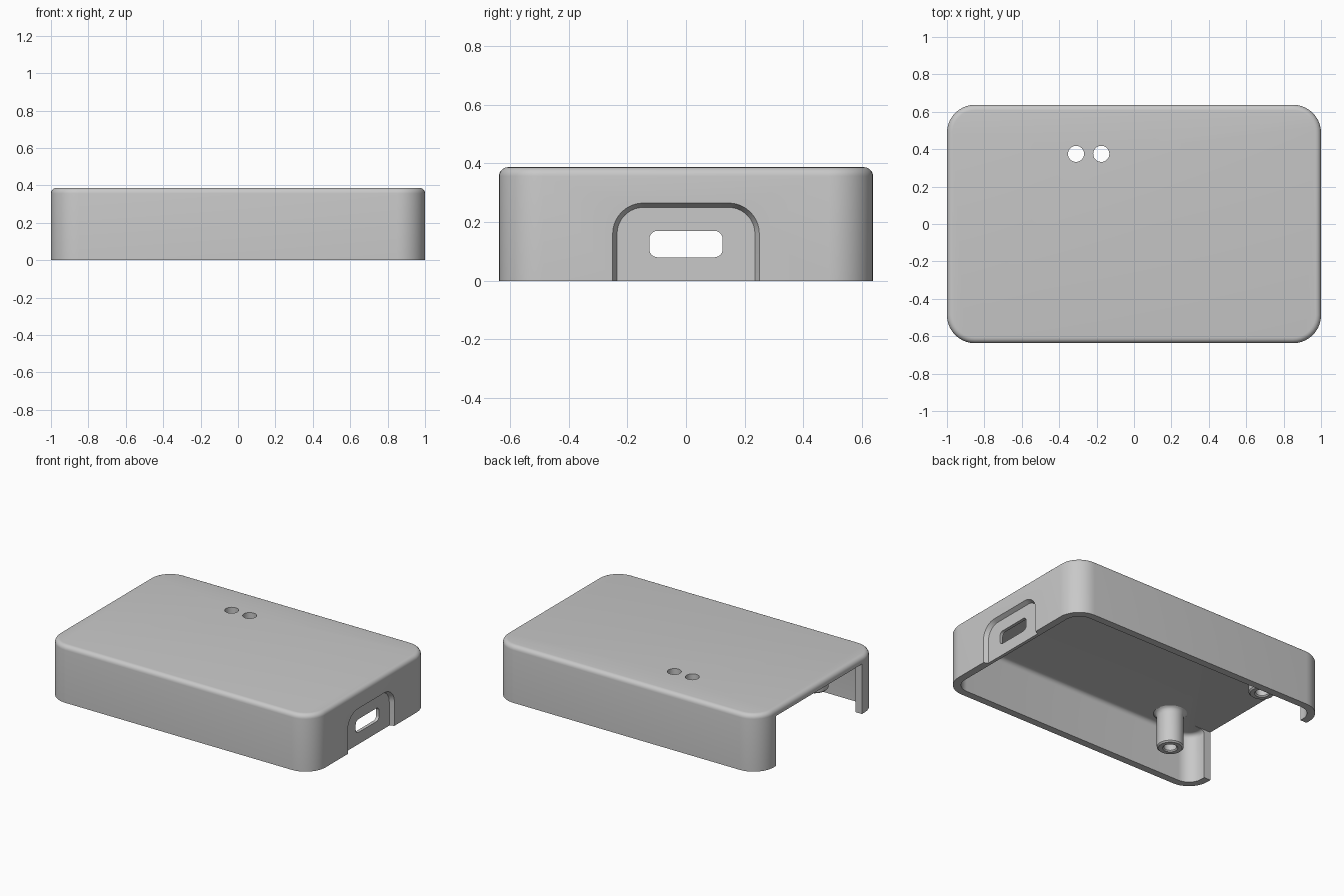
import bpy, bmesh, math

if "Cube" in bpy.data.objects:
    bpy.data.objects.remove(bpy.data.objects["Cube"])

grey = bpy.data.materials.new("light_grey_plastic")
grey.diffuse_color = (0.58, 0.58, 0.58, 1)
grey.use_nodes = True
grey.node_tree.nodes["Principled BSDF"].inputs["Base Color"].default_value = grey.diffuse_color


def rounded_rect(hx, hy, r, steps=10):
    """Outline points of a rounded rectangle, counter-clockwise."""
    pts = []
    for q, (sx, sy) in enumerate([(1, 1), (-1, 1), (-1, -1), (1, -1)]):
        for i in range(steps + 1):
            a = math.pi / 2 * (q + i / steps)
            pts.append((sx * (hx - r) + r * math.cos(a), sy * (hy - r) + r * math.sin(a)))
    return pts


def circle(r, n=40):
    return [(r * math.cos(2 * math.pi * i / n), r * math.sin(2 * math.pi * i / n)) for i in range(n)]


def loft(name, rings, axis="z", at=(0, 0, 0)):
    """Skin a stack of (outline, height) rings and cap both ends."""
    bm = bmesh.new()
    loops = []
    for pts, h in rings:
        loops.append([bm.verts.new((u, v, h) if axis == "z" else (h, u, v)) for u, v in pts])
    n = len(loops[0])
    for a, b in zip(loops, loops[1:]):
        for i in range(n):
            j = (i + 1) % n
            bm.faces.new((a[i], a[j], b[j], b[i]))
    bm.faces.new(loops[0][::-1])
    bm.faces.new(loops[-1])
    bmesh.ops.recalc_face_normals(bm, faces=bm.faces)
    mesh = bpy.data.meshes.new(name)
    bm.to_mesh(mesh)
    bm.free()
    mesh.materials.append(grey)
    obj = bpy.data.objects.new(name, mesh)
    obj.location = at
    bpy.context.collection.objects.link(obj)
    return obj


def activate(obj):
    bpy.ops.object.select_all(action="DESELECT")
    obj.select_set(True)
    bpy.context.view_layer.objects.active = obj


def cut(obj, cutter):
    cutter.hide_render = True
    mod = obj.modifiers.new("cut", "BOOLEAN")
    mod.operation, mod.solver, mod.object = "DIFFERENCE", "EXACT", cutter
    activate(obj)
    bpy.ops.object.modifier_apply(modifier=mod.name)
    bpy.data.objects.remove(cutter)


def domed_box(name, hx, hy, r, bottom, top, fillet, steps=5):
    """Rounded box whose top edge is filleted."""
    rings = [(rounded_rect(hx, hy, r), bottom)]
    for i in range(steps + 1):
        a = math.pi / 2 * i / steps
        inset = fillet * (1 - math.cos(a))
        rings.append((rounded_rect(hx - inset, hy - inset, r - inset),
                      top - fillet + fillet * math.sin(a)))
    return loft(name, rings)


HX, HY, TOP, WALL = 1.0, 0.6375, 0.387, 0.05
ROOF = TOP - WALL

# Hollow shell
case = domed_box("case_shell", HX, HY, 0.15, 0, TOP, 0.03)
cut(case, domed_box("cavity", HX - WALL, HY - WALL, 0.10, -0.1, ROOF, 0.03))

# Open end on the left, up to the roof underside
opening = loft("opening", [(rounded_rect(0.12, 0.46, 0.001, 1), -0.1),
                           (rounded_rect(0.12, 0.46, 0.001, 1), ROOF + 0.002)], at=(-1.0, 0, 0))
cut(case, opening)

# Arched recess with sloped sides and the connector slot through it
cut(case, loft("recess", [(rounded_rect(0.235, 0.25, 0.09), 0.972),
                          (rounded_rect(0.265, 0.28, 0.12), 1.028)], axis="x"))
slot = rounded_rect(0.125, 0.045, 0.028, 6)
cut(case, loft("slot", [(slot, 0.8), (slot, 1.1)], axis="x", at=(0, 0, 0.125)))

# Two round indicator holes in the roof
for x in (-0.31, -0.175):
    cut(case, loft("light_hole", [(circle(0.043), 0.2), (circle(0.043), 0.5)], at=(x, 0.375, 0)))

# Hollow screw posts hanging from the roof
profile = [(0.04, 0.30), (0.04, 0.10), (0.047, 0.092), (0.074, 0.092), (0.083, 0.101),
           (0.083, 0.305), (0.087, 0.322), (0.095, 0.332), (0.107, 0.339)]
posts = [loft(f"screw_post_{side}", [(circle(r), z) for r, z in profile], at=(-0.66, y, 0))
         for side, y in (("front", -0.44), ("back", 0.44))]

# Smooth the curved surfaces, keep edges crisp
for obj in [case] + posts:
    activate(obj)
    bpy.ops.object.shade_smooth_by_angle(angle=math.radians(30))
